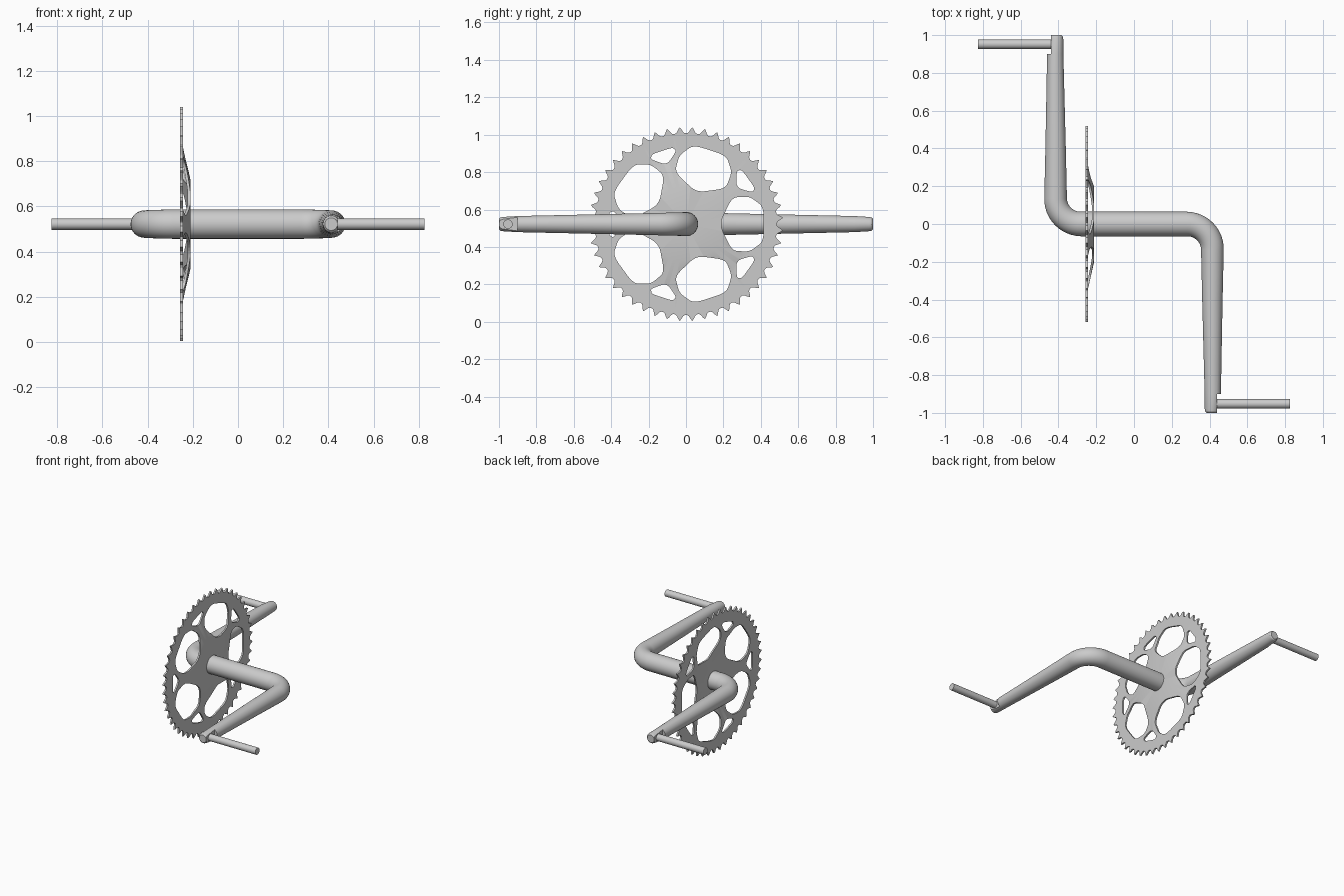
import bpy, bmesh
from math import sin, cos, pi, radians
from mathutils import Vector, Matrix

default = bpy.data.objects.get("Cube")
if default:
    bpy.data.objects.remove(default, do_unlink=True)

AXLE_Z = 0.522
RING_X = -0.25
TEETH = 48

metal = bpy.data.materials.new("brushed grey metal")
metal.use_nodes = True
GREY = (0.6, 0.6, 0.6, 1)
metal.diffuse_color = GREY
metal.node_tree.nodes["Principled BSDF"].inputs["Base Color"].default_value = GREY


def finish(name, bm):
    bmesh.ops.recalc_face_normals(bm, faces=bm.faces)
    mesh = bpy.data.meshes.new(name)
    bm.to_mesh(mesh)
    bm.free()
    mesh.materials.append(metal)
    obj = bpy.data.objects.new(name, mesh)
    obj.location.z = AXLE_Z
    bpy.context.collection.objects.link(obj)
    return obj


def activate(obj):
    bpy.ops.object.select_all(action='DESELECT')
    obj.select_set(True)
    bpy.context.view_layer.objects.active = obj


def cut(obj, cutter):
    mod = obj.modifiers.new("cut", 'BOOLEAN')
    mod.operation = 'DIFFERENCE'
    mod.solver = 'EXACT'
    mod.object = cutter
    activate(obj)
    bpy.ops.object.modifier_apply(modifier=mod.name)
    bpy.data.objects.remove(cutter, do_unlink=True)


def smooth(obj, angle=30):
    activate(obj)
    bpy.ops.object.shade_smooth_by_angle(angle=radians(angle))


def bridge(bm, a, b):
    n = len(a)
    for i in range(n):
        bm.faces.new((a[i], a[(i + 1) % n], b[(i + 1) % n], b[i]))


def loft(bm, stations, sides=32):
    """Sweep a circle along a level path of (x, y, radius) stations."""
    pts = [Vector((x, y, 0)) for x, y, r in stations]
    rings = []
    for i, (x, y, r) in enumerate(stations):
        t = (pts[min(i + 1, len(pts) - 1)] - pts[max(i - 1, 0)]).normalized()
        side = Vector((-t.y, t.x, 0))
        ring = []
        for k in range(sides):
            a = 2 * pi * k / sides
            ring.append(bm.verts.new(pts[i] + side * (r * cos(a)) + Vector((0, 0, r * sin(a)))))
        if rings:
            bridge(bm, rings[-1], ring)
        rings.append(ring)
    bm.faces.new(rings[0])
    bm.faces.new(rings[-1])


# Crank: axle, bend and tapered arm on one side, turned half round for the other
BEND = 0.135
half = []
for i in range(13):
    a = pi / 2 * i / 12
    half.append((0.28 + BEND * sin(a), -BEND * (1 - cos(a)), 0.065 - 0.005 * i / 12))
half += [(0.415, -0.4, 0.054), (0.417, -0.9, 0.043),
         (0.412, -0.98, 0.038), (0.412, -0.993, 0.035), (0.412, -1.0, 0.028)]
path = [(-x, -y, r) for x, y, r in reversed(half)] + half
bm = bmesh.new()
loft(bm, path)
crank = finish("crank_axle_and_arms", bm)

# Flat pedal seats on the arm ends
for s in (1, -1):
    bm = bmesh.new()
    bmesh.ops.create_cube(bm, size=0.2, matrix=Matrix.Translation((s * 0.54, s * -1.0, 0)))
    cut(crank, finish("seat_cutter", bm))
smooth(crank)

# Pedal spindles
for s, side in ((1, "left"), (-1, "right")):
    bm = bmesh.new()
    loft(bm, [(s * 0.42, s * -0.952, 0.025), (s * 0.825, s * -0.952, 0.025)], 24)
    smooth(finish(side + "_pedal_spindle", bm))


# Chainring: dished plate with a toothed edge
TOOTH = (0.519, 0.508, 0.494, 0.487, 0.486, 0.487, 0.494, 0.508)
SEG = TEETH * len(TOOTH)


def polar(x, r, a):
    return Vector((x, r * cos(a), r * sin(a)))


def plate_side(bm, offset):
    rings = []
    for r, x in ((0.03, 0.033), (0.2, 0.033), (0.345, 0), (0.47, 0), (None, 0)):
        ring = []
        for k in range(SEG):
            a = 2 * pi * (k - 0.0) / SEG + pi / TEETH
            ring.append(bm.verts.new(polar(RING_X + x + offset, r or TOOTH[k % len(TOOTH)], a)))
        if rings:
            bridge(bm, rings[-1], ring)
        rings.append(ring)
    return rings


bm = bmesh.new()
front, back = plate_side(bm, 0.006), plate_side(bm, -0.006)
bridge(bm, front[0], back[0])
bridge(bm, front[-1], back[-1])
ring = finish("chainring", bm)


def rounded(points, steps=5, t=0.3):
    """Round each corner of a closed outline with a short quadratic arc."""
    out = []
    n = len(points)
    for i, p in enumerate(points):
        a, b = p.lerp(points[i - 1], t), p.lerp(points[(i + 1) % n], t)
        out += [a.lerp(p, k / steps).lerp(p.lerp(b, k / steps), k / steps) for k in range(steps + 1)]
    return out


def hole_cutters(name, outline, turn):
    bm = bmesh.new()
    for i in range(5):
        base = radians(72 * i + turn)
        pts = rounded([polar(0, r, base + radians(a)) for r, a in outline])
        lo = [bm.verts.new(p + Vector((RING_X - 0.1, 0, 0))) for p in pts]
        hi = [bm.verts.new(p + Vector((RING_X + 0.1, 0, 0))) for p in pts]
        bridge(bm, lo, hi)
        bm.faces.new(lo)
        bm.faces.new(hi)
    return finish(name, bm)


# Five large openings and five small ones between them
LARGE = ((0.178, 0), (0.285, 30), (0.37, 23.5), (0.425, 12.5),
         (0.425, -12.5), (0.37, -23.5), (0.285, -30))
SMALL = ((0.343, 2.5), (0.395, 10.5), (0.416, 8), (0.416, -8), (0.395, -10.5), (0.343, -2.5))
cut(ring, hole_cutters("large_cutter", LARGE, 0))
cut(ring, hole_cutters("small_cutter", SMALL, 36))
smooth(ring, 25)
